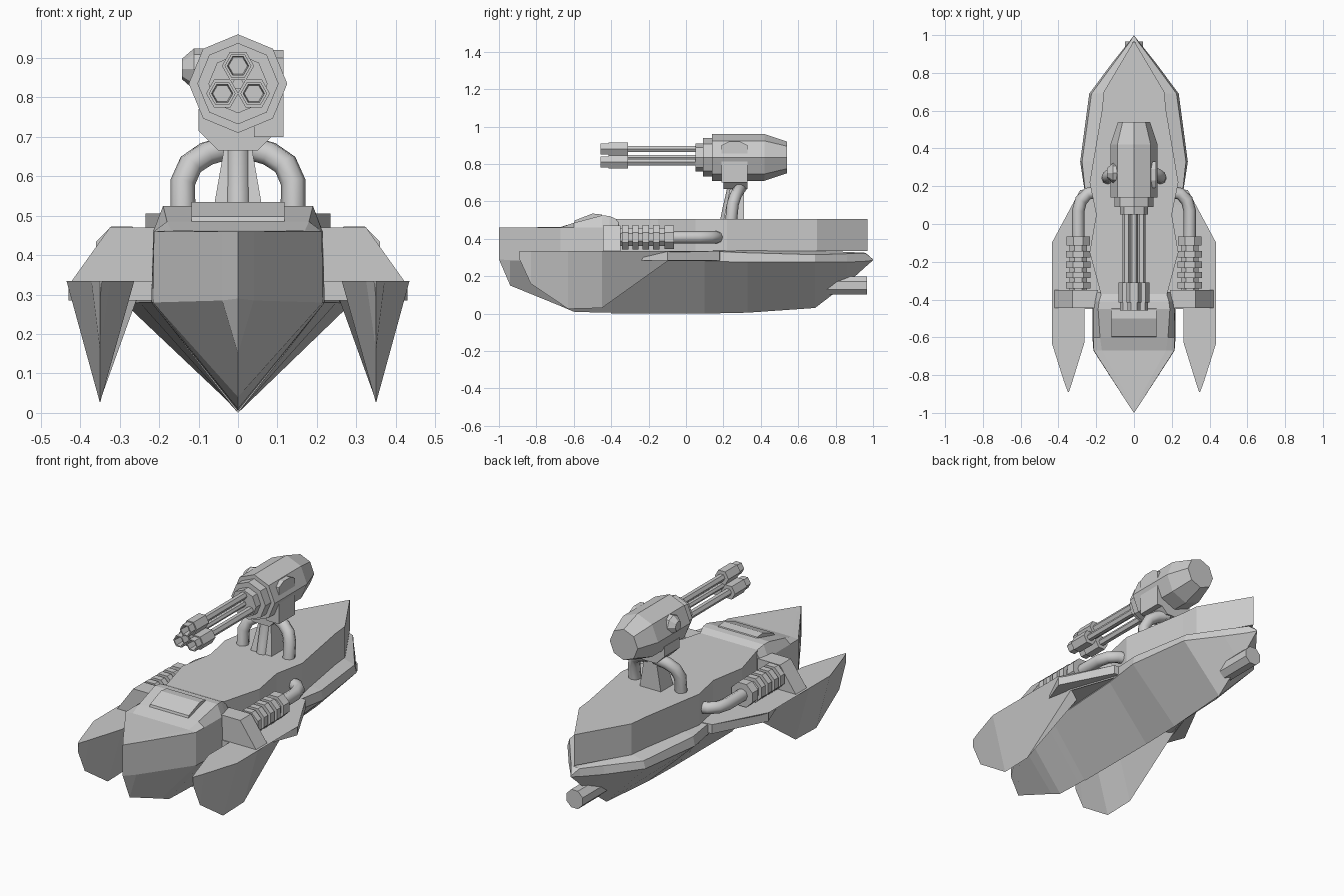
import bpy, bmesh, math
from mathutils import Vector

if "Cube" in bpy.data.objects:
    bpy.data.objects.remove(bpy.data.objects["Cube"])


def make(name, verts, faces):
    bm = bmesh.new()
    vs = [bm.verts.new(v) for v in verts]
    for f in faces:
        bm.faces.new([vs[i] for i in f])
    bmesh.ops.remove_doubles(bm, verts=bm.verts, dist=1e-5)
    bmesh.ops.dissolve_degenerate(bm, edges=bm.edges, dist=1e-5)
    bmesh.ops.recalc_face_normals(bm, faces=bm.faces)
    me = bpy.data.meshes.new(name)
    bm.to_mesh(me)
    bm.free()
    ob = bpy.data.objects.new(name, me)
    bpy.context.collection.objects.link(ob)
    return ob


def loft(name, rings):
    """Skin equal-length closed rings and cap both ends."""
    n = len(rings[0])
    verts = [v for r in rings for v in r]
    faces = [(k * n + i, k * n + (i + 1) % n, (k + 1) * n + (i + 1) % n, (k + 1) * n + i)
             for k in range(len(rings) - 1) for i in range(n)]
    last = (len(rings) - 1) * n
    faces += [tuple(range(n)), tuple(range(last, last + n))]
    return make(name, verts, faces)


def hull(name, stations):
    """Loft half cross-sections (keel first), mirrored across x."""
    rings = []
    for y, half in stations:
        rings.append([(x, y, z) for x, z in half] + [(-x, y, z) for x, z in half[:0:-1]])
    return loft(name, rings)


def prism(name, prof, axis, a, b):
    def put(p, t):
        return {'x': (t, p[0], p[1]), 'y': (p[0], t, p[1]), 'z': (p[0], p[1], t)}[axis]
    return loft(name, [[put(p, t) for p in prof] for t in (a, b)])


def lathe(name, prof, n, cx, cz, start=0.0):
    """Faceted turned part along y from (y, radius) pairs."""
    angs = [start + math.tau * i / n for i in range(n)]
    return loft(name, [[(cx + r * math.cos(a), y, cz + r * math.sin(a)) for a in angs]
                       for y, r in prof])


def pipe(name, pts, r):
    cu = bpy.data.curves.new(name, 'CURVE')
    cu.dimensions = '3D'
    cu.bevel_depth = r
    cu.bevel_resolution = 2
    cu.use_fill_caps = True
    sp = cu.splines.new('POLY')
    sp.points.add(len(pts) - 1)
    for p, c in zip(sp.points, pts):
        p.co = (*c, 1)
    ob = bpy.data.objects.new(name, cu)
    bpy.context.collection.objects.link(ob)
    return ob


# hull
hull("front_hull", [
    (-1.0, [(0, .29), (0, .29), (0, .46), (0, .46)]),
    (-.94, [(0, .15), (.04, .285), (.04, .46), (.02, .46)]),
    (-.67, [(0, .04), (.215, .28), (.213, .46), (.17, .463)]),
    (-.60, [(0, .01), (.22, .28), (.214, .46), (.18, .485)]),
    (-.45, [(0, .005), (.22, .28), (.215, .46), (.19, .525)]),
    (-.41, [(0, .005), (.22, .28), (.21, .46), (.185, .522)]),
    (-.36, [(0, .005), (.22, .28), (.2, .46), (.17, .5)])])
hull("rear_hull", [
    (-.40, [(0, .0), (.22, .28), (.22, .335), (.18, .335)]),
    (.10, [(0, .0), (.25, .28), (.25, .335), (.2, .335)]),
    (.33, [(0, .005), (.285, .275), (.275, .325), (.2, .34)]),
    (.69, [(0, .03), (.237, .275), (.225, .315), (.15, .335)]),
    (.86, [(0, .16), (.11, .275), (.1, .32), (.06, .33)]),
    (.96, [(0, .25), (.03, .28), (.025, .322), (.01, .325)]),
    (1.0, [(0, .285), (0, .285), (0, .29), (0, .29)])])

# upper deck with waisted outline
side = [(.17, -.39), (.235, -.15), (.2, .05), (.235, .22), (.17, .6), (.16, .7)]
outline = side + [(0, .97)] + [(-x, y) for x, y in side[::-1]]
prism("upper_deck", outline, 'z', .335, .505)

# front hatch
prism("hatch", [(-.6, .48), (-.595, .498), (-.5, .535), (-.45, .53), (-.43, .49)], 'x', -.118, .118)

# exhaust
lathe("exhaust", [(.7, .053), (.967, .053)], 8, 0, .15, math.pi / 8)

for s, tag in ((1, "right"), (-1, "left")):
    # side pontoon: (y, inner x, outer x, keel z)
    st = [(-.89, .345, .35, .29), (-.83, .325, .372, .16), (-.63, .263, .435, .025),
          (-.45, .263, .435, .03), (-.1, .24, .435, .28), (.18, .22, .285, .28)]
    loft(tag + "_pontoon", [[(s * a, y, .335), (s * b, y, .335), (s * (.35 if y < 0 else .25), y, k)]
                            for y, a, b, k in st])
    # wing plate joining pontoon to hull
    prism(tag + "_wing", [(s * x, y) for x, y in
          [(.1, -.45), (.3, -.45), (.43, -.1), (.285, .18), (.1, .2)]], 'z', .285, .335)
    # coil housing, core and rings
    prism(tag + "_coil_housing", [(s * x, z) for x, z in
          [(.19, .33), (.425, .33), (.325, .47), (.19, .47)]], 'y', -.445, -.35)
    prof = [(-.36, .05)]
    for y in (-.325, -.27, -.215, -.16):
        prof += [(y - .017, .05), (y - .017, .07), (y + .017, .07), (y + .017, .05)]
    prof += [(-.115, .05), (-.115, .068), (-.065, .068), (-.065, .045)]
    lathe(tag + "_coil", prof, 8, s * .295, .408, math.pi / 8)
    # coil feed pipe
    pipe(tag + "_feed_pipe", [(s * x, y, .408) for x, y in
         [(.295, -.08), (.295, .07), (.28, .125), (.245, .16), (.16, .18)]], .033)
    # turret support pipe
    pipe(tag + "_turret_pipe", [(s * .14, .24, .48), (s * .14, .25, .585), (s * .12, .265, .63),
         (s * .08, .28, .657), (s * .02, .295, .675)], .032)

# turret pedestal
loft("pedestal", [[(-w, a, z), (w, a, z), (w, b, z), (-w, b, z)]
                  for w, a, b, z in [(.065, .2, .31, .5), (.032, .24, .31, .69), (.032, .24, .31, .75)]])
pipe("pedestal_post", [(0, .215, .5), (0, .225, .55), (0, .25, .66), (0, .25, .74)], .032)
prism("yoke", [(-.1, .77), (-.1, .715), (-.05, .665), (.05, .665), (.1, .715), (.1, .77)],
      'y', .2, .33)

# turret body and collars
lathe("turret_body", [(.14, .125), (.42, .125), (.54, .085)], 8, 0, .835, math.pi / 2)
lathe("turret_collar", [(.05, .075), (.09, .075), (.09, .103), (.16, .103)], 8, 0, .835, math.pi / 2)
prism("turret_side_box", [(.19, .70), (.33, .70), (.33, .9), (.29, .92), (.23, .92), (.19, .9)],
      'x', .04, .116)
dome = lathe("turret_side_dome", [(0, .052), (.045, .052), (.075, .026)], 8, 0, 0)
dome.rotation_euler = (0, 0, math.pi / 2)
dome.location = (-.067, .27, .872)

# rotary barrels
for i, (x, z) in enumerate([(0, .88), (-.04, .81), (.04, .81)]):
    lathe(f"barrel_{i + 1}", [(.1, .02), (-.31, .02), (-.31, .041), (-.415, .041), (-.415, .034),
                              (-.457, .034), (-.457, .027), (-.4, .024)], 6, x, z)
lathe("barrel_core", [(.1, .015), (-.41, .015)], 6, 0, .835)
